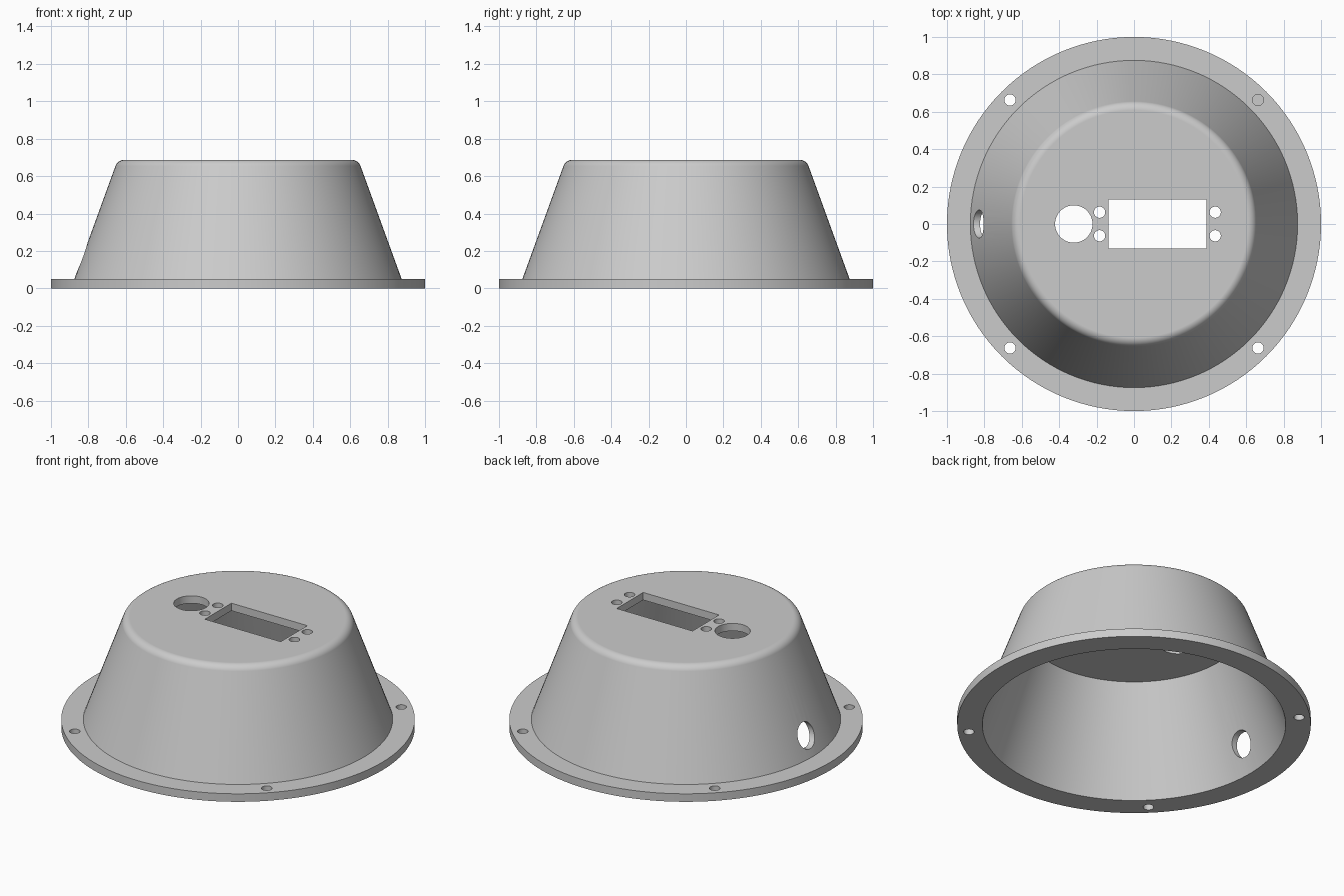
import bpy, bmesh
from math import cos, sin, tan, pi, radians
from mathutils import Matrix, Vector

cube = bpy.data.objects.get("Cube")
if cube:
    bpy.data.objects.remove(cube, do_unlink=True)

HEIGHT, FLANGE = 0.687, 0.05
BASE_R, MOUTH_R = 0.875, 0.858
CEILING = 0.64
TAPER = radians(20)
FILLET = 0.05

grey = bpy.data.materials.new("light_grey_plastic")
grey.use_nodes = True
colour = (0.6, 0.6, 0.6, 1)
grey.diffuse_color = colour
grey.node_tree.nodes["Principled BSDF"].inputs["Base Color"].default_value = colour


def add_object(name, bm):
    bmesh.ops.recalc_face_normals(bm, faces=bm.faces)
    mesh = bpy.data.meshes.new(name)
    bm.to_mesh(mesh)
    bm.free()
    mesh.materials.append(grey)
    obj = bpy.data.objects.new(name, mesh)
    bpy.context.collection.objects.link(obj)
    return obj


def lathe(name, profile, steps=128):
    bm = bmesh.new()
    verts = [bm.verts.new((r, 0, z)) for r, z in profile]
    edges = [bm.edges.new(pair) for pair in zip(verts, verts[1:])]
    bmesh.ops.spin(bm, geom=verts + edges, cent=(0, 0, 0), axis=(0, 0, 1),
                   angle=2 * pi, steps=steps, use_duplicate=False)
    bmesh.ops.remove_doubles(bm, verts=bm.verts, dist=1e-5)
    # Merge the flat discs at the top and ceiling into single faces
    for z in (HEIGHT, CEILING):
        disc = [f for f in bm.faces if all(abs(v.co.z - z) < 1e-5 for v in f.verts)]
        bmesh.ops.dissolve_faces(bm, faces=disc, use_verts=True)
    return add_object(name, bm)


def round_cutter(name, centre, radius, depth, rotation=None):
    bm = bmesh.new()
    place = Matrix.Translation(Vector(centre)) @ (rotation or Matrix())
    bmesh.ops.create_cone(bm, cap_ends=True, segments=48, radius1=radius,
                          radius2=radius, depth=depth, matrix=place)
    return add_object(name, bm)


def box_cutter(name, centre, size):
    bm = bmesh.new()
    place = Matrix.Translation(Vector(centre)) @ Matrix.Diagonal((*size, 1))
    bmesh.ops.create_cube(bm, size=1, matrix=place)
    return add_object(name, bm)


# Housing: hollow tapered cup with rounded shoulder and mounting flange
corner_r = BASE_R - (HEIGHT - FLANGE) * tan(TAPER)
arc_r = corner_r - FILLET * tan((pi / 2 - TAPER) / 2)
shoulder = []
for i in range(9):
    a = TAPER + (pi / 2 - TAPER) * i / 8
    shoulder.append((arc_r + FILLET * cos(a), HEIGHT - FILLET + FILLET * sin(a)))
profile = [(0, CEILING), (MOUTH_R - CEILING * tan(TAPER), CEILING), (MOUTH_R, 0),
           (1, 0), (1, FLANGE), (BASE_R, FLANGE)] + shoulder + [(0, HEIGHT)]
housing = lathe("housing", profile)

# Openings: display window, button hole, cable hole and screw holes
cutters = [
    box_cutter("window_cutter", (0.125, 0, HEIGHT), (0.524, 0.262, 0.3)),
    round_cutter("button_cutter", (-0.322, 0, HEIGHT), 0.1, 0.3),
    round_cutter("cable_cutter", (-0.85, 0, 0.17), 0.075, 0.4,
                 Matrix.Rotation(pi / 2, 4, "Y")),
]
for sy in (-1, 1):
    for x in (-0.184, 0.434):
        cutters.append(round_cutter("window_screw_cutter", (x, sy * 0.063, HEIGHT), 0.03, 0.3))
    for sx in (-1, 1):
        cutters.append(round_cutter("flange_screw_cutter", (sx * 0.663, sy * 0.663, 0), 0.03, 0.3))

for cutter in cutters:
    cutter.hide_render = True
    mod = housing.modifiers.new(cutter.name, "BOOLEAN")
    mod.operation = "DIFFERENCE"
    mod.solver = "EXACT"
    mod.object = cutter

# Bake the cuts and drop the cutters
result = bpy.data.meshes.new_from_object(
    housing.evaluated_get(bpy.context.evaluated_depsgraph_get()))
housing.modifiers.clear()
housing.data = result
for cutter in cutters:
    bpy.data.objects.remove(cutter, do_unlink=True)

# Smooth walls with crisp rims
bpy.ops.object.select_all(action="DESELECT")
housing.select_set(True)
bpy.context.view_layer.objects.active = housing
bpy.ops.object.shade_smooth_by_angle(angle=radians(15))
weighted = housing.modifiers.new("weighted_normals", "WEIGHTED_NORMAL")
weighted.keep_sharp = True
